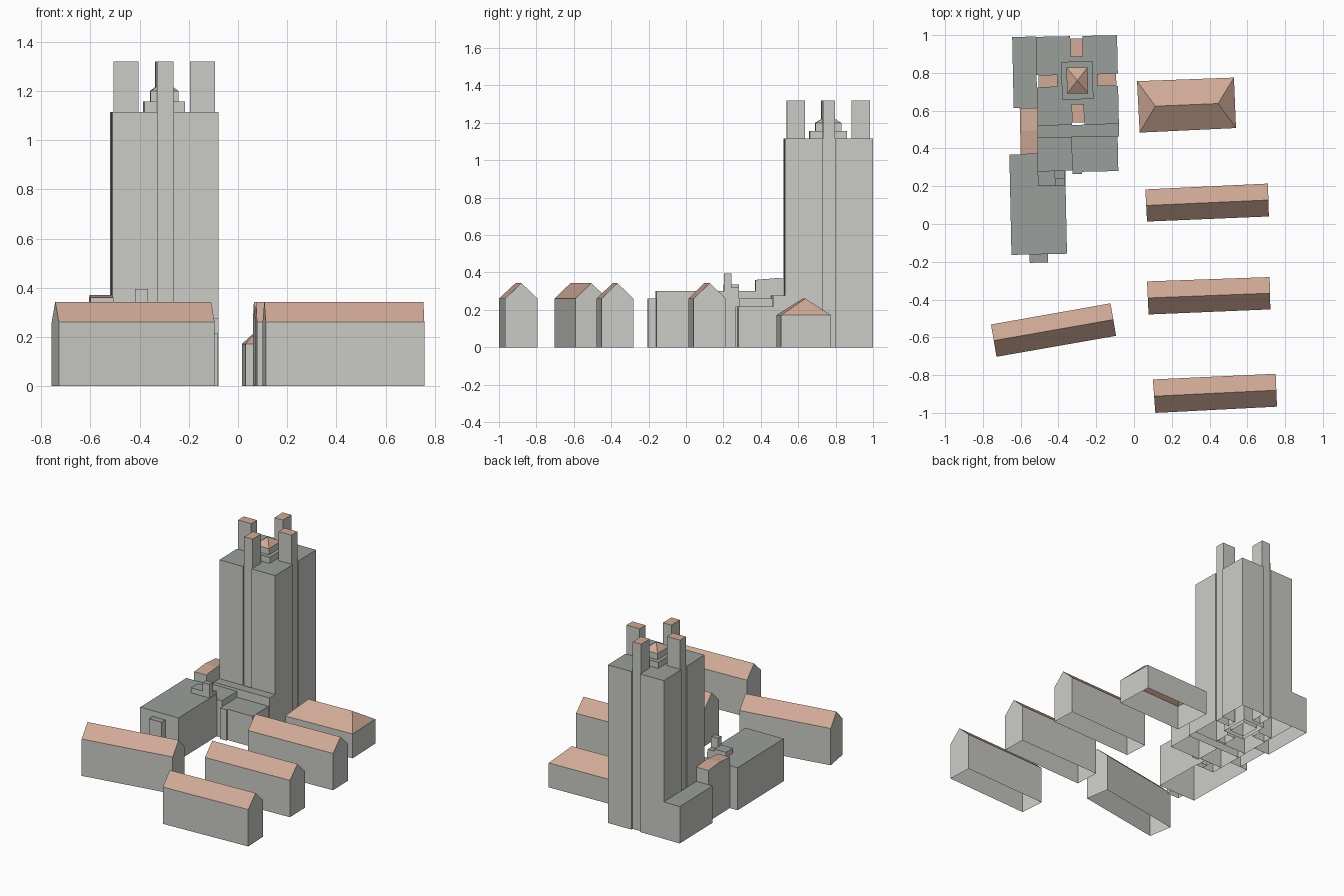
import bpy, bmesh, math
from mathutils import Vector, Matrix

if "Cube" in bpy.data.objects:
    bpy.data.objects.remove(bpy.data.objects["Cube"])


def material(name, rgb):
    m = bpy.data.materials.new(name)
    m.diffuse_color = (*rgb, 1)
    m.use_nodes = True
    m.node_tree.nodes["Principled BSDF"].inputs["Base Color"].default_value = m.diffuse_color
    return m


WALL = material("wall_grey", (0.60, 0.60, 0.57))
FLAT = material("flat_roof_grey", (0.32, 0.35, 0.33))
TILE = material("roof_tile", (0.63, 0.40, 0.31))

# The tower complex is turned slightly about the tower centre
CENTRE = Vector((-0.30, 0.76))
TURN = Matrix.Rotation(math.radians(1.2), 2)


def turned(pts):
    return [CENTRE + TURN @ (Vector(p) - CENTRE) for p in pts]


def rect(x0, x1, y0, y1):
    return [(x0, y1), (x1, y1), (x1, y0), (x0, y0)]


def build(name, verts, walls, roofs, roof_mat):
    """Mesh from wall and roof faces, open at the bottom."""
    bm = bmesh.new()
    vs = [bm.verts.new(v) for v in verts]
    for faces, slot in ((walls, 0), (roofs, 1)):
        for f in faces:
            bm.faces.new([vs[i] for i in f]).material_index = slot
    bmesh.ops.recalc_face_normals(bm, faces=bm.faces[:])
    # open shells: make sure the roof points up
    bm.normal_update()
    if max((f for f in bm.faces if f.material_index), key=lambda f: f.calc_area()).normal.z < 0:
        bmesh.ops.reverse_faces(bm, faces=bm.faces[:])
    me = bpy.data.meshes.new(name)
    bm.to_mesh(me)
    bm.free()
    me.materials.append(WALL)
    me.materials.append(roof_mat)
    bpy.context.collection.objects.link(bpy.data.objects.new(name, me))


def block(name, pts, h, roof_mat=FLAT):
    """Flat-roofed block rising from the ground."""
    pts, n = turned(pts), len(pts)
    verts = [(*p, z) for z in (0, h) for p in pts]
    walls = [(i, (i + 1) % n, n + (i + 1) % n, n + i) for i in range(n)]
    build(name, verts, walls, [tuple(range(n, 2 * n))], roof_mat)


def house(name, corners, eave, ridge, inset=0.0):
    """Ridged house; corners run back-left, back-right, front-right, front-left."""
    c = [Vector(p) for p in corners]
    a, b = (c[0] + c[3]) / 2, (c[1] + c[2]) / 2
    ra, rb = a.lerp(b, inset), b.lerp(a, inset)
    verts = [(*p, z) for z in (0, eave) for p in c] + [(*ra, ridge), (*rb, ridge)]
    walls = [(0, 1, 5, 4), (2, 3, 7, 6)]
    roofs = [(4, 5, 9, 8), (6, 7, 8, 9)]
    if inset:
        walls += [(1, 2, 6, 5), (3, 0, 4, 7)]
        roofs += [(5, 6, 9), (7, 4, 8)]
    else:
        walls += [(1, 2, 6, 9, 5), (3, 0, 4, 8, 7)]
    build(name, verts, walls, roofs, TILE)


# Separate houses
rows = {
    "row_house_north": [(0.06, 0.183), (0.709, 0.214), (0.714, 0.04), (0.069, 0.013)],
    "row_house_middle": [(0.069, -0.304), (0.718, -0.281), (0.722, -0.452), (0.077, -0.479)],
    "row_house_south": [(0.10, -0.823), (0.75, -0.793), (0.757, -0.967), (0.113, -1.0)],
    "row_house_west": [(-0.757, -0.532), (-0.124, -0.42), (-0.095, -0.592), (-0.728, -0.703)],
}
for name, corners in rows.items():
    house(name, corners, 0.26, 0.343)
house("hipped_house", [(0.016, 0.756), (0.529, 0.775), (0.54, 0.508), (0.03, 0.484)],
      0.172, 0.26, 0.175)

# Tower with a notch for a pillar in the middle of every side
cx, cy = CENTRE
W, D, P = 0.215, 0.235, 0.033      # half width, half depth, half pillar
NX, NY = W - 0.11, D - 0.11        # inner ends of the notches
quarter = [(P, NY), (P, D), (W, D), (W, P), (NX, P)]
plan = []
for sx, sy in ((1, 1), (1, -1), (-1, -1), (-1, 1)):
    q = [(cx + sx * x, cy + sy * y) for x, y in quarter]
    plan += q if sx * sy > 0 else q[::-1]
block("tower", plan, 1.115)

# Four pillars, slightly set back in their notches
for s, ns, we in ((1, "north", "east"), (-1, "south", "west")):
    y0, y1 = sorted((cy + s * NY, cy + s * 0.222))
    block("pillar_" + ns, rect(cx - P, cx + P, y0, y1), 1.32, TILE)
    x0, x1 = sorted((cx + s * NX, cx + s * 0.206))
    block("pillar_" + we, rect(x0, x1, cy - P, cy + P), 1.32, TILE)

# Roof lantern: stepped base and a low pyramid
block("lantern_base", rect(cx - 0.083, cx + 0.083, cy - 0.1, cy + 0.1), 1.157)
lx, ly, n = 0.056, 0.069, 4
ring = turned(rect(cx - lx, cx + lx, cy - ly, cy + ly))
verts = [(*p, z) for z in (0, 1.2) for p in ring] + [(cx, cy, 1.243)]
build("lantern", verts,
      [(i, (i + 1) % n, n + (i + 1) % n, n + i) for i in range(n)],
      [(n + i, n + (i + 1) % n, 8) for i in range(n)], TILE)

# Low wings around the tower
block("rear_wing", rect(-0.64, -0.515, 0.62, 0.997), 0.26)
house("link_block", turned(rect(-0.608, -0.515, 0.375, 0.62)), 0.36, 0.37)
block("front_wing", [(-0.668, 0.375), (-0.52, 0.375), (-0.52, 0.285), (-0.374, 0.285),
                     (-0.374, -0.156), (-0.668, -0.156)], 0.30)
block("front_annex", rect(-0.572, -0.475, -0.2, -0.156), 0.26)
block("roof_room", rect(-0.52, -0.43, 0.205, 0.285), 0.335)
block("chimney_stack", rect(-0.43, -0.378, 0.205, 0.245), 0.395)
block("stair_head", rect(-0.43, -0.378, 0.245, 0.285), 0.32)
block("tower_plinth", rect(-0.52, -0.085, 0.46, 0.525), 0.277)
block("hall_left", rect(-0.52, -0.335, 0.285, 0.46), 0.26)
block("hall_right", rect(-0.335, -0.093, 0.276, 0.46), 0.217)
block("hall_porch", rect(-0.335, -0.285, 0.264, 0.276), 0.217)
